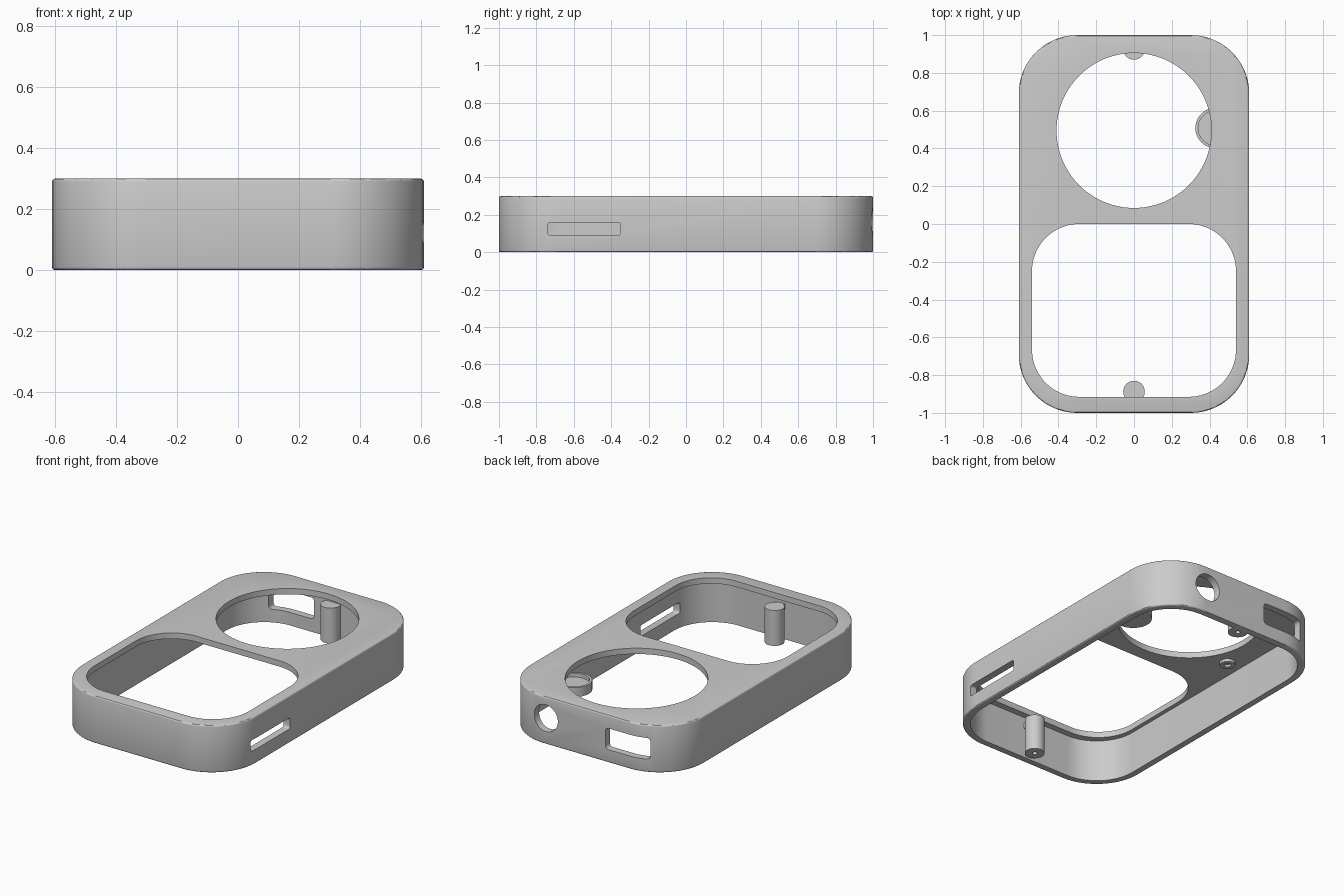
import bpy
import bmesh
from math import cos, sin, pi, radians
from mathutils import Matrix, Vector

cube = bpy.data.objects.get("Cube")
if cube:
    bpy.data.objects.remove(cube, do_unlink=True)

GREY = bpy.data.materials.new("matte_grey")
GREY.use_nodes = True
COLOUR = (0.6, 0.6, 0.6, 1)
GREY.diffuse_color = COLOUR
GREY.node_tree.nodes["Principled BSDF"].inputs["Base Color"].default_value = COLOUR


def rounded_outline(width, depth, radius, steps=20):
    """Corner arcs of a rounded rectangle centred on the origin."""
    points = []
    for k, (sx, sy) in enumerate([(1, 1), (-1, 1), (-1, -1), (1, -1)]):
        cx, cy = sx * (width / 2 - radius), sy * (depth / 2 - radius)
        for i in range(steps + 1):
            a = (k + i / steps) * pi / 2
            points.append((cx + radius * cos(a), cy + radius * sin(a)))
    return points


def circle(radius, steps=48):
    return [(radius * cos(2 * pi * i / steps), radius * sin(2 * pi * i / steps))
            for i in range(steps)]


def prism(name, outline, height, location, rotation=None, fillet=0):
    """Extrude an outline along local z from the given base location."""
    bm = bmesh.new()
    face = bm.faces.new([bm.verts.new((x, y, 0)) for x, y in outline])
    top = bmesh.ops.extrude_face_region(bm, geom=[face])["geom"]
    bmesh.ops.translate(bm, vec=(0, 0, height),
                        verts=[g for g in top if isinstance(g, bmesh.types.BMVert)])
    bmesh.ops.recalc_face_normals(bm, faces=bm.faces)
    if fillet:
        rims = [e for e in bm.edges if abs(e.verts[0].co.z - e.verts[1].co.z) < 1e-6]
        bmesh.ops.bevel(bm, geom=rims, offset=fillet, segments=3,
                        profile=0.5, affect="EDGES")
    place = Matrix.Translation(Vector(location))
    if rotation:
        place = place @ Matrix.Rotation(radians(rotation[0]), 4, rotation[1])
    bm.transform(place)
    mesh = bpy.data.meshes.new(name)
    bm.to_mesh(mesh)
    bm.free()
    mesh.materials.append(GREY)
    obj = bpy.data.objects.new(name, mesh)
    bpy.context.collection.objects.link(obj)
    return obj


def select_only(obj):
    bpy.ops.object.select_all(action="DESELECT")
    obj.select_set(True)
    bpy.context.view_layer.objects.active = obj


def cut(obj, *cutters):
    """Subtract each cutter and discard it."""
    for cutter in cutters:
        cutter.hide_render = True
        mod = obj.modifiers.new("cut", "BOOLEAN")
        mod.operation, mod.solver, mod.object = "DIFFERENCE", "EXACT", cutter
        select_only(obj)
        bpy.ops.object.modifier_apply(modifier=mod.name)
        bpy.data.objects.remove(cutter, do_unlink=True)


def smooth(obj):
    select_only(obj)
    bpy.ops.object.shade_smooth_by_angle(angle=radians(30))


# Open-bottomed shell with a thin top plate
HEIGHT, WALL, PLATE = 0.30, 0.045, 0.037
shell = prism("case_shell", rounded_outline(1.22, 2.0, 0.31), HEIGHT, (0, 0, 0), fillet=0.01)
cut(shell,
    prism("cavity", rounded_outline(1.22 - 2 * WALL, 2 - 2 * WALL, 0.31 - WALL),
          HEIGHT - PLATE + 0.1, (0, 0, -0.1)),
    # Openings in the top plate
    prism("round_window", circle(0.41, 96), 0.3, (0, 0.495, 0.2)),
    prism("screen_window", rounded_outline(1.08, 0.915, 0.25), 0.3, (0, -0.4575, 0.2)),
    # Slot in the left wall
    prism("side_slot", rounded_outline(0.07, 0.39, 0.015, 4), 0.3,
          (0.45, -0.545, 0.125), (90, "Y")),
    # Round and rectangular ports in the back wall
    prism("round_port", circle(0.085), 0.3, (0.283, 1.1, 0.165), (90, "X")),
    prism("square_port", rounded_outline(0.294, 0.135, 0.02, 4), 0.3,
          (-0.283, 1.1, 0.15), (90, "X")))
smooth(shell)

# Screw posts at both ends, each tied to the wall by a short rib
for end, y, side in (("front", -0.887, -1), ("back", 0.927, 1)):
    post = prism(end + "_screw_post", circle(0.057), 0.224, (0, y, 0.004))
    cut(post, prism("pilot_hole", circle(0.014, 20), 0.15, (0, y, -0.03)))
    smooth(post)
    prism(end + "_post_rib", rounded_outline(0.05, 0.08, 0.004, 2), 0.035,
          (0, side * 0.925, 0.19))

# Shallow cup beside the round window
cup = prism("button_cup", circle(0.107, 64), 0.06, (0.432, 0.508, 0.12))
cut(cup, prism("cup_recess", circle(0.092, 64), 0.1, (0.432, 0.508, 0.155)))
smooth(cup)
prism("cup_bracket", rounded_outline(0.08, 0.1, 0.005, 2), 0.035, (0.535, 0.508, 0.12))

# Small bosses under the top plate
for name, x in (("left_boss", 0.467), ("right_boss", -0.467)):
    boss = prism(name, circle(0.045, 32), 0.02, (x, 0.279, 0.246))
    cut(boss, prism("boss_hole", circle(0.02, 20), 0.03, (x, 0.279, 0.23)))
    smooth(boss)
